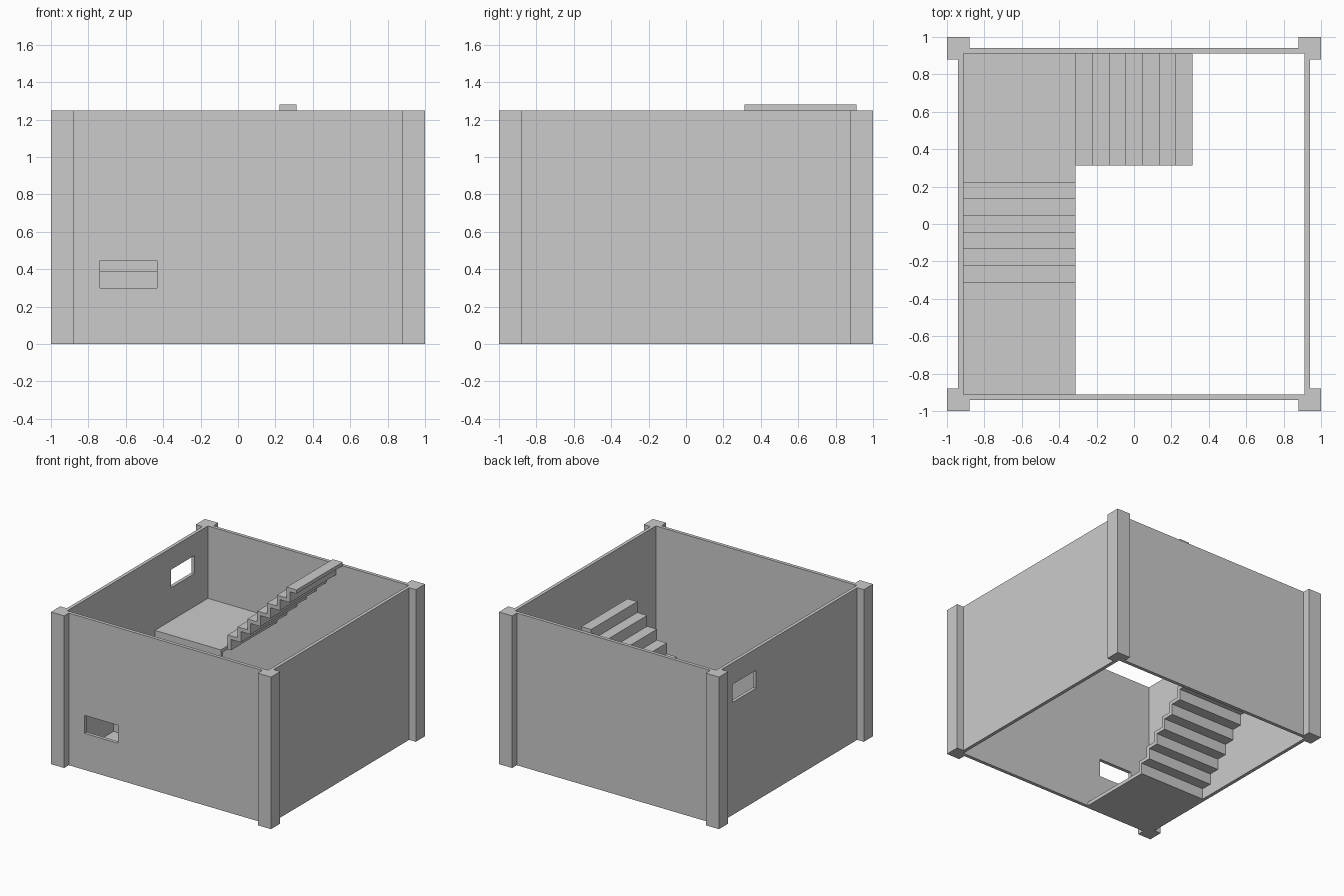
import bpy, bmesh

if "Cube" in bpy.data.objects:
    bpy.data.objects.remove(bpy.data.objects["Cube"])

H = 1.25                  # wall height
IN, OUT = 0.912, 0.94     # wall inner / outer faces
COL = 0.88                # inner end of the corner columns
E = 0.3125                # stair flights run from -E to E
T = 0.03                  # slab and tread thickness
N = 7                     # steps per flight
STEP = 2 * E / N          # tread depth and riser height


def prism(name, pts, to_a, to_b):
    """Closed solid between two copies of a profile."""
    bm = bmesh.new()
    a = [bm.verts.new(to_a(*p)) for p in pts]
    b = [bm.verts.new(to_b(*p)) for p in pts]
    bm.faces.new(a)
    bm.faces.new(b[::-1])
    n = len(pts)
    for i in range(n):
        j = (i + 1) % n
        bm.faces.new((a[j], a[i], b[i], b[j]))
    bmesh.ops.recalc_face_normals(bm, faces=bm.faces[:])
    me = bpy.data.meshes.new(name)
    bm.to_mesh(me)
    bm.free()
    ob = bpy.data.objects.new(name, me)
    bpy.context.collection.objects.link(ob)
    return ob


def box(name, x0, x1, y0, y1, z0, z1):
    return prism(name, [(x0, y0), (x1, y0), (x1, y1), (x0, y1)],
                 lambda x, y: (x, y, z0), lambda x, y: (x, y, z1))


def cut(wall, cutter):
    mod = wall.modifiers.new("window_opening", 'BOOLEAN')
    mod.operation, mod.solver, mod.object = 'DIFFERENCE', 'EXACT', cutter
    bpy.context.view_layer.objects.active = wall
    bpy.ops.object.modifier_apply(modifier=mod.name)
    bpy.data.objects.remove(cutter)


def stair_profile(start, end, base):
    """Folded-plate stair, with flat landings reaching to start and end."""
    top, under = [(start, base)], [(start, base - T)]
    for i in range(N):
        s, z = -E + i * STEP, base + i * STEP
        top += [(s, z), (s, z + STEP)]
        under += [(s + T, z - T), (s + T, z + STEP - T)]
    top.append((end, base + N * STEP))
    under.append((end, base + N * STEP - T))
    return list(dict.fromkeys(top + under[::-1]))


# Corner columns, wrapped around the outside of the room corner
ell = [(1, 1), (COL, 1), (COL, IN), (IN, IN), (IN, COL), (1, COL)]
for sx, side in ((-1, "left"), (1, "right")):
    for sy, end in ((-1, "front"), (1, "back")):
        prism(f"column_{end}_{side}", [(x * sx, y * sy) for x, y in ell],
              lambda x, y: (x, y, 0), lambda x, y: (x, y, H))

# Walls between the columns
front = box("wall_front", -COL, COL, -OUT, -IN, 0, H)
box("wall_back", -COL, COL, IN, OUT, 0, H)
left = box("wall_left", -OUT, -IN, -COL, COL, 0, H)
box("wall_right", IN, OUT, -COL, COL, 0, H)

# Window openings, one per landing
cut(front, box("cutter", -0.737, -0.432, -1.1, -0.8, 0.30, 0.448))
cut(left, box("cutter", -1.1, -0.8, 0.432, 0.737, 0.925, 1.073))

# Lower flight with bottom and middle landings
prism("lower_stair_and_landings", stair_profile(-IN, IN, T),
      lambda s, z: (-IN, s, z), lambda s, z: (-E, s, z))

# Upper flight along the back wall
prism("upper_stair", stair_profile(-E, E, T + N * STEP),
      lambda s, z: (s, E, z), lambda s, z: (s, IN, z))
